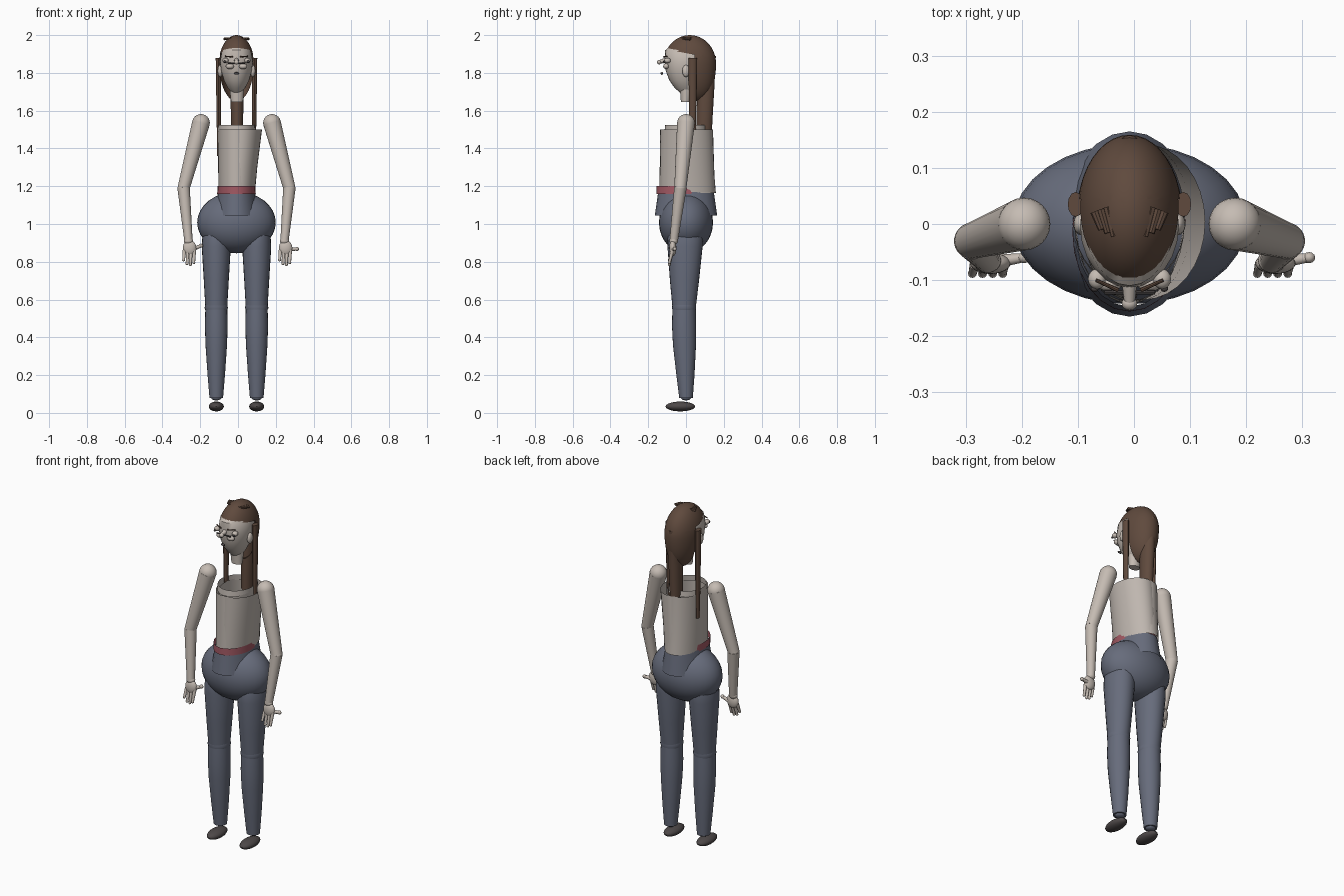
import bpy, bmesh, math
from mathutils import Vector, Matrix

if "Cube" in bpy.data.objects:
    bpy.data.objects.remove(bpy.data.objects["Cube"])

CX = -0.008  # body centre line


def material(name, rgb):
    m = bpy.data.materials.new(name)
    m.diffuse_color = (*rgb, 1)
    m.use_nodes = True
    m.node_tree.nodes["Principled BSDF"].inputs["Base Color"].default_value = m.diffuse_color
    return m


SKIN = material("pale skin", (0.56, 0.50, 0.45))
SHIRT = material("light shirt", (0.52, 0.47, 0.43))
JEANS = material("slate trousers", (0.135, 0.15, 0.20))
HAIR = material("brown hair", (0.115, 0.068, 0.047))
BELT = material("red belt", (0.36, 0.10, 0.125))
SHOE = material("dark shoe", (0.075, 0.065, 0.065))


def finish(name, bm, mat):
    bmesh.ops.recalc_face_normals(bm, faces=bm.faces)
    me = bpy.data.meshes.new(name)
    bm.to_mesh(me)
    bm.free()
    me.materials.append(mat)
    ob = bpy.data.objects.new(name, me)
    bpy.context.collection.objects.link(ob)
    bpy.ops.object.select_all(action='DESELECT')
    ob.select_set(True)
    bpy.context.view_layer.objects.active = ob
    bpy.ops.object.shade_smooth_by_angle(angle=math.radians(40))
    return ob


def tube(name, rings, mat, caps=True, n=24):
    """Loft through level ellipses given as (x, y, z, rx, ry)."""
    bm = bmesh.new()
    loops = []
    for x, y, z, rx, ry in rings:
        loops.append([bm.verts.new((x + rx * math.cos(2 * math.pi * i / n),
                                    y + ry * math.sin(2 * math.pi * i / n), z)) for i in range(n)])
    for a, b in zip(loops, loops[1:]):
        for i in range(n):
            j = (i + 1) % n
            bm.faces.new((a[i], a[j], b[j], b[i]))
    if caps:
        bm.faces.new(loops[0])
        bm.faces.new(loops[-1])
    return finish(name, bm, mat)


def ball(name, c, r, mat, n=24):
    bm = bmesh.new()
    bmesh.ops.create_uvsphere(bm, u_segments=n, v_segments=n // 2, radius=1)
    bm.transform(Matrix.Translation(c) @ Matrix.Diagonal((*r, 1)))
    return finish(name, bm, mat)


def limb(name, a, b, ra, rb, mat, n=12):
    """Tapered round bar from point a to point b."""
    a, b = Vector(a), Vector(b)
    d = b - a
    bm = bmesh.new()
    bmesh.ops.create_cone(bm, cap_ends=True, segments=n, radius1=ra, radius2=rb, depth=d.length)
    bm.transform(Matrix.Translation((a + b) / 2) @ d.to_track_quat('Z', 'Y').to_matrix().to_4x4())
    return finish(name, bm, mat)


for s, side in ((-1, "left"), (1, "right")):
    # Feet and legs
    x = CX + s * 0.107
    ball(side + "_shoe", (x, -0.03, 0.034), (0.04, 0.078, 0.026), SHOE)
    ball(side + "_ankle", (x, 0, 0.08), (0.027, 0.027, 0.014), JEANS)
    tube(side + "_calf", [(x, 0, 0.08, 0.036, 0.036), (x, -0.003, 0.2, 0.046, 0.048),
                          (x, -0.008, 0.36, 0.057, 0.061), (x, -0.01, 0.46, 0.060, 0.064),
                          (x, -0.01, 0.55, 0.058, 0.062)], JEANS)
    tube(side + "_knee", [(x, -0.01, 0.54, 0.056, 0.060), (x, -0.01, 0.555, 0.062, 0.064),
                          (x, -0.01, 0.575, 0.058, 0.062)], JEANS)
    tube(side + "_thigh", [(x, -0.01, 0.56, 0.058, 0.062), (x, -0.008, 0.7, 0.066, 0.077),
                           (x, -0.005, 0.88, 0.077, 0.093), (x, -0.003, 0.96, 0.072, 0.093),
                           (x, 0, 1.02, 0.05, 0.07)], JEANS)

    # Arms
    sh, el, wr = (CX + s * 0.188, 0, 1.535), (CX + s * 0.28, -0.03, 1.19), (CX + s * 0.254, -0.065, 0.91)
    ball(side + "_shoulder", sh, (0.047,) * 3, SKIN)
    limb(side + "_upper_arm", sh, el, 0.047, 0.032, SKIN, 24)
    ball(side + "_elbow", el, (0.032, 0.032, 0.025), SKIN)
    limb(side + "_forearm", el, wr, 0.033, 0.022, SKIN, 24)

    # Hands, both with the thumb toward +x
    ball(side + "_wrist", wr, (0.025, 0.022, 0.02), SKIN)
    ball(side + "_palm", (wr[0] + 0.006, wr[1] - 0.005, 0.872), (0.036, 0.019, 0.042), SKIN)
    for k in range(4):
        fx = wr[0] - 0.021 + 0.017 * k
        tip = (fx - 0.005 + 0.001 * k, -0.088, (0.81, 0.79, 0.785, 0.795)[k])
        limb(f"{side}_finger_{k + 1}", (fx, -0.072, 0.86), tip, 0.010, 0.007, SKIN)
        ball(f"{side}_fingertip_{k + 1}", tip, (0.008,) * 3, SKIN, 12)
    thumb = (wr[0] + 0.066, -0.06, 0.868 if s > 0 else 0.885)
    limb(side + "_thumb", (wr[0] + 0.02, -0.066, 0.865), thumb, 0.012, 0.008, SKIN)
    ball(side + "_thumb_tip", thumb, (0.011, 0.010, 0.011), SKIN, 12)

    # Hanging strands beside the face
    bottom = 1.36
    tube(side + "_hair_strand", [(CX + s * 0.094, 0.035, bottom, 0.008, 0.014),
                                 (CX + s * 0.094, 0.035, 1.6, 0.012, 0.019),
                                 (CX + s * 0.096, 0.035, 1.88, 0.014, 0.022)], HAIR, n=12)
    # Locks on the crown
    for k in range(3):
        px = CX + s * (0.028 + 0.011 * k)
        limb(f"{side}_crown_lock_{k + 1}", (px, -0.022 + 0.006 * k, 1.982),
             (px + s * 0.012, 0.03 - 0.004 * k, 1.980), 0.006, 0.008, HAIR, 8)

    # Eyes, cheeks and ears
    ball(side + "_eye", (CX + s * 0.058, -0.098, 1.865), (0.016, 0.018, 0.014), SKIN, 16)
    ball(side + "_eye_bead", (CX + s * 0.062, -0.115, 1.86), (0.007, 0.006, 0.007), SHOE, 12)
    ball(side + "_cheek", (CX + s * 0.035, -0.105, 1.835), (0.022, 0.016, 0.015), SKIN, 16)
    limb(side + "_brow", (CX + s * 0.02, -0.118, 1.885), (CX + s * 0.06, -0.1, 1.888), 0.004, 0.003, HAIR, 8)
    ball(side + "_ear", (CX + s * 0.086, 0.0, 1.81), (0.014, 0.02, 0.032), SKIN, 16)

# Hips and trouser waist
ball("hips", (CX, 0, 1.008), (0.208, 0.143, 0.163), JEANS, 32)
tube("waistband", [(CX, 0, 1.045, 0.118, 0.165), (CX, 0, 1.17, 0.098, 0.147)], JEANS, False)
tube("belt", [(CX, -0.014, 1.16, 0.102, 0.142), (CX, -0.014, 1.2, 0.101, 0.141)], BELT, False)

# Open shirt made of two overlapping sleeves of cloth, plus collar
tube("shirt", [(CX, 0.008, 1.165, 0.095, 0.150), (CX, 0.004, 1.3, 0.097, 0.143),
               (CX, 0.002, 1.5, 0.098, 0.139)], SHIRT, False, 32)
tube("shirt_drape", [(CX + 0.006, 0.008, 1.17, 0.092, 0.146), (0.004, 0.006, 1.3, 0.098, 0.143),
                     (0.017, 0.004, 1.5, 0.110, 0.139)], SHIRT, False, 32)
tube("collar", [(CX, -0.002, 1.49, 0.098, 0.112), (CX, -0.002, 1.525, 0.097, 0.108)], SHIRT, False, 32)

# Neck and head
tube("neck", [(CX + 0.003, -0.003, 1.645, 0.032, 0.024), (CX + 0.002, 0.0, 1.71, 0.038, 0.032),
              (CX, 0.005, 1.80, 0.045, 0.045)], SKIN)
tube("head", [(CX, 0.01, 1.69, 0.022, 0.035), (CX, 0, 1.72, 0.046, 0.06), (CX, -0.004, 1.76, 0.067, 0.084),
              (CX, -0.004, 1.81, 0.082, 0.103), (CX, -0.002, 1.86, 0.088, 0.112),
              (CX, 0.002, 1.92, 0.078, 0.112), (CX, 0.01, 1.955, 0.05, 0.08)], SKIN)
limb("nose", (CX, -0.10, 1.868), (CX, -0.145, 1.858), 0.014, 0.009, SKIN)
ball("nose_tip", (CX, -0.142, 1.857), (0.014, 0.012, 0.012), SKIN, 16)
limb("glasses_bridge", (CX - 0.045, -0.122, 1.852), (CX + 0.045, -0.122, 1.852), 0.004, 0.004, SHOE, 8)
ball("mouth", (CX, -0.128, 1.797), (0.014, 0.007, 0.007), SHOE, 12)

# Hair cap with a face opening and a longer lower back
bm = bmesh.new()
bmesh.ops.create_uvsphere(bm, u_segments=40, v_segments=24, radius=1)
for v in bm.verts:
    x, y, z = v.co
    v.co = (CX + 0.093 * x, 0.02 + 0.139 * y + (0.03 * z * z if z < 0 else 0),
            1.85 + z * (0.15 if z > 0 else 0.2))
edge_co, edge_no = Vector((0, 0.05, 1.895)), Vector((0, 0.19, 1)).normalized()
for co, no in ((edge_co, edge_no), (Vector((0, 0.045, 0)), Vector((0, 1, 0)))):
    bmesh.ops.bisect_plane(bm, geom=bm.verts[:] + bm.edges[:] + bm.faces[:], plane_co=co, plane_no=no)
gone = [f for f in bm.faces if f.calc_center_median().y < 0.045
        and (f.calc_center_median() - edge_co).dot(edge_no) < 0]
bmesh.ops.delete(bm, geom=gone, context='FACES')
finish("hair_cap", bm, HAIR)

# Long tail of hair down the back
tube("hair_tail", [(CX + 0.003, 0.096, 1.46, 0.03, 0.04), (CX + 0.003, 0.098, 1.55, 0.032, 0.042),
                   (CX + 0.003, 0.104, 1.72, 0.036, 0.046), (CX, 0.11, 1.89, 0.03, 0.048)], HAIR)
